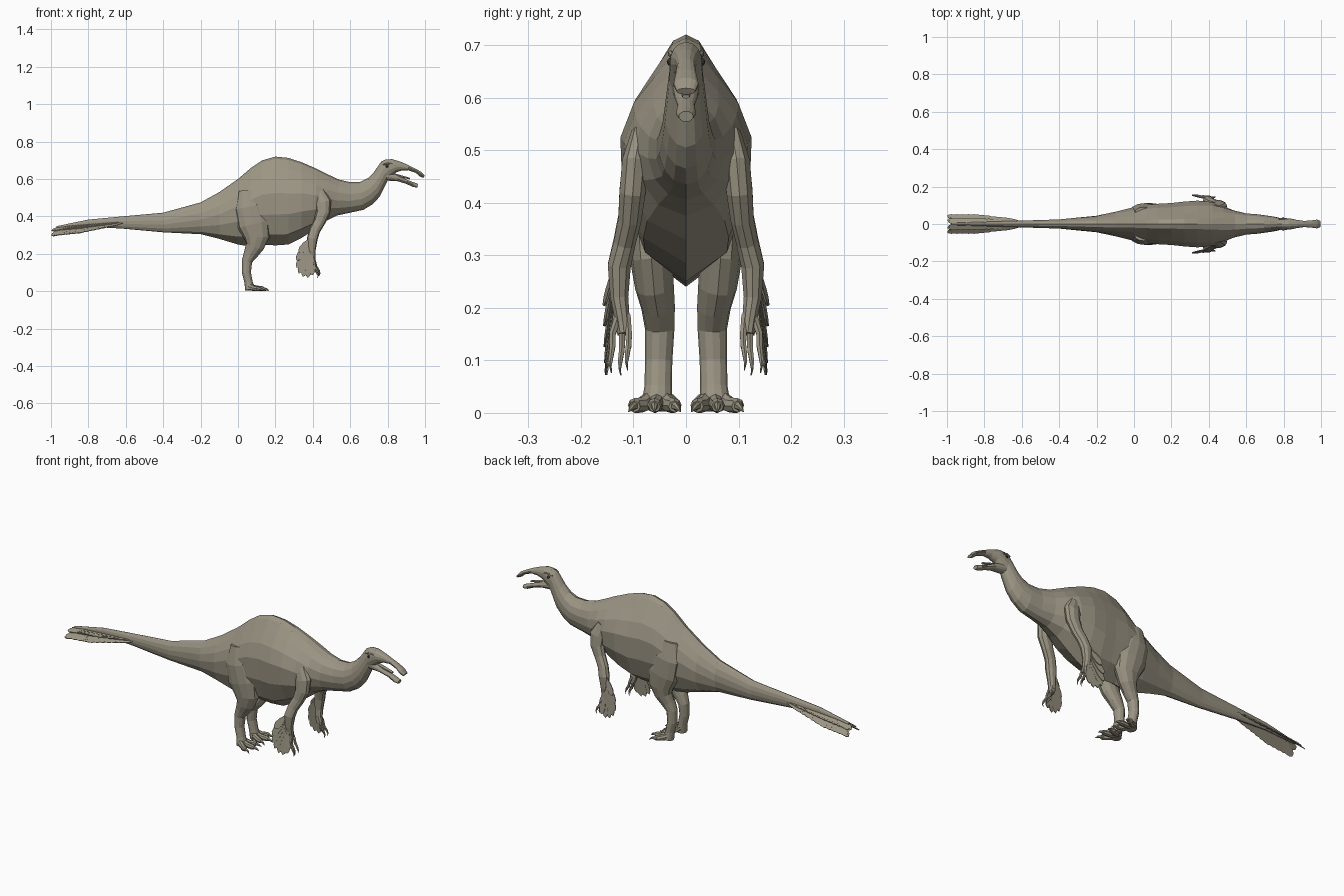
import bpy, bmesh, math
from mathutils import Vector

skin = bpy.data.materials.new("olive_skin")
skin.diffuse_color = (0.33, 0.30, 0.23, 1)
dark = bpy.data.materials.new("dark_eye")
dark.diffuse_color = (0.06, 0.05, 0.04, 1)


def finish(name, bm, mirror=False, thickness=0, mat=skin):
    bmesh.ops.recalc_face_normals(bm, faces=bm.faces)
    mesh = bpy.data.meshes.new(name)
    bm.to_mesh(mesh)
    bm.free()
    obj = bpy.data.objects.new(name, mesh)
    bpy.context.collection.objects.link(obj)
    mesh.materials.append(mat)
    if thickness:
        sol = obj.modifiers.new("thickness", 'SOLIDIFY')
        sol.thickness, sol.offset = thickness, 0
    if mirror:
        mod = obj.modifiers.new("mirror", 'MIRROR')
        mod.use_axis = (False, True, False)
    return obj


def skin_rings(bm, rings):
    vs = [[bm.verts.new(p) for p in r] for r in rings]
    n = len(vs[0])
    for a, b in zip(vs, vs[1:]):
        for i in range(n):
            j = (i + 1) % n
            bm.faces.new((a[i], a[j], b[j], b[i]))
    bm.faces.new(vs[0])
    bm.faces.new(vs[-1][::-1])


RIDGE = [(0, 1), (.22, .95), (.48, .75), (.8, .5), (1, .18), (.97, -.3), (.65, -.76), (0, -1)]
ROUND = [(math.sin(k * math.pi / 7), math.cos(k * math.pi / 7)) for k in range(8)]


def loft(bm, stations):
    """Stations: top x, top z, bottom x, bottom z, half width."""
    rings = []
    for tx, tz, bx, bz, w in stations:
        f = max(0, min(1, (tx + .3) / .3, (.56 - tx) / .16))
        half = [(a[0] * f + b[0] * (1 - f), a[1] * f + b[1] * (1 - f)) for a, b in zip(RIDGE, ROUND)]
        full = half + [(-a, h) for a, h in half[-2:0:-1]]
        rings.append([((tx + bx) / 2 + (tx - bx) / 2 * h, w * a,
                       (tz + bz) / 2 + (tz - bz) / 2 * h) for a, h in full])
    skin_rings(bm, rings)


def tube(bm, pts, sides=10):
    """Points: x, y, z, radius fore-aft, radius sideways."""
    c = [Vector(p[:3]) for p in pts]
    rings = []
    for i, p in enumerate(pts):
        t = (c[min(i + 1, len(c) - 1)] - c[max(i - 1, 0)]).normalized()
        side = Vector((0, 1, 0))
        side = (side - t * side.dot(t)).normalized()
        up = side.cross(t)
        rings.append([c[i] + up * p[3] * math.cos(2 * math.pi * k / sides)
                      + side * p[4] * math.sin(2 * math.pi * k / sides) for k in range(sides)])
    skin_rings(bm, rings)


def blade(bm, base, tip, width, normal):
    base, tip = Vector(base), Vector(tip)
    d = tip - base
    s = d.cross(Vector(normal)).normalized() * width / 2
    shape = [(0, .3), (.35, .85), (.75, 1), (.93, .6), (1, 0), (.9, -.7), (.7, -1), (.35, -.85), (0, -.3)]
    bm.faces.new([bm.verts.new(base + d * a + s * b) for a, b in shape])


# body: tail, humped back, belly, neck and skull in one skin
bm = bmesh.new()
tail = [(-.97, .348, -.97, .335, .006), (-.8, .383, -.8, .345, .012), (-.62, .40, -.62, .335, .018),
        (-.4, .42, -.4, .315, .025), (-.2, .475, -.2, .305, .045)]
torso = [(-.1, .53, -.1, .28, .066), (0, .60, 0, .25, .09), (.07, .66, .06, .24, .102),
         (.13, .70, .12, .25, .108), (.20, .72, .2, .245, .112), (.27, .713, .27, .25, .12),
         (.34, .69, .34, .285, .125), (.42, .655, .41, .33, .118), (.48, .625, .47, .375, .098),
         (.54, .597, .53, .405, .074)]
neck = [(.60, .583, .60, .42, .058), (.655, .585, .67, .435, .053), (.695, .605, .72, .465, .046),
        (.727, .637, .757, .505, .041), (.748, .668, .782, .555, .036), (.765, .692, .80, .592, .032)]
skull = [(.79, .705, .82, .61, .032), (.825, .706, .845, .635, .030), (.87, .692, .875, .645, .022),
         (.91, .675, .91, .647, .017), (.95, .655, .95, .633, .020), (.98, .638, .975, .612, .024),
         (.998, .618, .99, .606, .018)]
loft(bm, tail + torso + neck + skull)
finish("body", bm)

# lower jaw and tongue
bm = bmesh.new()
loft(bm, [(.79, .645, .79, .592, .027), (.85, .622, .855, .588, .023), (.90, .598, .90, .574, .016),
          (.94, .582, .935, .558, .019), (.963, .574, .958, .554, .014)])
finish("lower_jaw", bm)
bm = bmesh.new()
tube(bm, [(.83, 0, .625, .006, .012), (.88, 0, .612, .006, .011), (.92, 0, .602, .004, .008)], 6)
finish("tongue", bm)

# eyes and brow ridges
bm = bmesh.new()
bmesh.ops.create_uvsphere(bm, u_segments=8, v_segments=6, radius=.008)
bmesh.ops.translate(bm, verts=bm.verts, vec=(.797, .0285, .668))
finish("eye", bm, True, mat=dark)
bm = bmesh.new()
tube(bm, [(.775, .026, .678, .004, .004), (.797, .029, .684, .006, .006), (.825, .026, .679, .004, .004)], 6)
finish("brow", bm, True)

# hind legs
bm = bmesh.new()
tube(bm, [(.05, .065, .54, .045, .025), (.06, .072, .45, .08, .040), (.083, .071, .36, .088, .042),
          (.10, .066, .29, .07, .040), (.09, .060, .24, .049, .037), (.068, .053, .2, .038, .032),
          (.048, .050, .16, .028, .028), (.045, .052, .10, .024, .026), (.056, .053, .05, .022, .026),
          (.064, .056, .008, .026, .030)], 12)
finish("hind_leg", bm, True)

# toes with claws
bm = bmesh.new()
for ex, ey in [(.122, .022), (.138, .060), (.115, .098)]:
    sx, sy = .06, .055 + (ey - .06) * .4
    mx, my = (sx + ex) / 2, (sy + ey) / 2
    tube(bm, [(sx, sy, .024, .018, .014), (mx, my, .015, .015, .014),
              (ex - .01, ey, .014, .014, .014), (ex, ey, .012, .011, .011)], 8)
    tube(bm, [(ex - .004, ey, .014, .009, .008), (ex + .015, ey + (ey - .06) * .15, .010, .006, .005),
              (ex + .028, ey + (ey - .06) * .3, .002, .001, .001)], 6)
tube(bm, [(.055, .03, .03, .008, .007), (.07, .016, .018, .007, .006), (.085, .010, .004, .001, .001)], 6)
finish("toes", bm, True)

# arms
bm = bmesh.new()
tube(bm, [(.43, .085, .53, .035, .02), (.455, .096, .475, .045, .027), (.455, .102, .42, .038, .026),
          (.435, .107, .37, .031, .023), (.41, .117, .325, .029, .022), (.397, .127, .28, .029, .023),
          (.393, .127, .22, .022, .018), (.397, .120, .17, .018, .014), (.402, .118, .15, .014, .013)], 10)
finish("arm", bm, True)

# fingers with hooked claws
bm = bmesh.new()
for y, x, z in [(.109, .418, .125), (.122, .408, .115), (.140, .414, .120)]:
    tube(bm, [(.398, .118 + (y - .12) * .5, .185, .010, .008), (x - .006, y, .15, .008, .007),
              (x, y, z, .007, .006)], 6)
    tube(bm, [(x, y, z + .006, .007, .006), (x + .014, y + .003, z - .015, .006, .005),
              (x + .02, y + .004, z - .03, .003, .003), (x + .016, y + .002, z - .044, .001, .001)], 6)
finish("fingers", bm, True)

# forearm feather fan
bm = bmesh.new()
tips = [(.328, .205), (.313, .165), (.313, .125), (.325, .095), (.347, .077), (.372, .072), (.396, .085)]
for i, (x, z) in enumerate(tips):
    blade(bm, (.378 + .002 * i, .136, .275 - .012 * i), (x, .157 - .001 * i, z), .036, (.1, 1, .1))
finish("arm_feathers", bm, True, .004)

# tail feathers hanging in two rows on each side
bm = bmesh.new()
for i in range(11):
    x = -.60 - .03 * i
    z = .372 - .0030 * i
    s = min(1, .5 + i * .1)
    end = max(-.998, x - .12)
    blade(bm, (x, .008, z), (end, .046 * s, z - .045 * s), .036, (0, .6, .8))
    blade(bm, (x, .004, z + .008), (end, .020 * s, z - .008 - .01 * s), .034, (0, .4, .9))
finish("tail_feathers", bm, True, .004)
